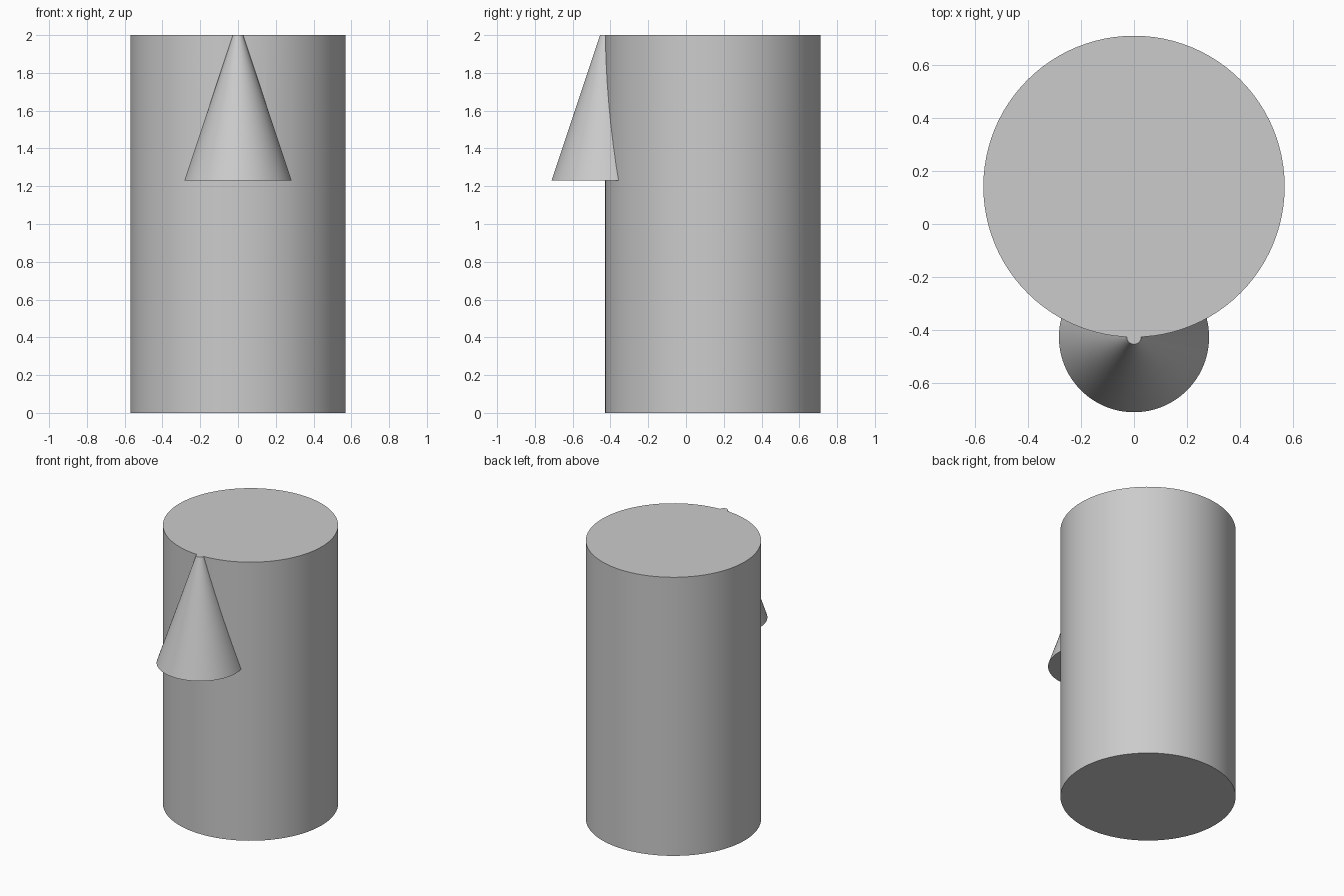
import bpy

cube = bpy.data.objects.get("Cube")
if cube:
    bpy.data.objects.remove(cube, do_unlink=True)

HEIGHT = 2.0
BODY_RADIUS = 0.57
BODY_Y = 0.142
SPOUT_BASE_Z = 1.23
SPOUT_RADIUS = 0.284
SPOUT_TIP_RADIUS = 0.027

# Plain grey material
grey = bpy.data.materials.new("light_grey")
grey.use_nodes = True
color = (0.6, 0.6, 0.6, 1.0)
grey.diffuse_color = color
bsdf = next(n for n in grey.node_tree.nodes if n.type == "BSDF_PRINCIPLED")
bsdf.inputs["Base Color"].default_value = color


def add_cone(name, r_bottom, r_top, z_bottom, z_top, y):
    """Upright cone or cylinder between two heights."""
    bpy.ops.mesh.primitive_cone_add(
        vertices=96, radius1=r_bottom, radius2=r_top, depth=z_top - z_bottom,
        location=(0, y, (z_bottom + z_top) / 2))
    obj = bpy.context.object
    obj.name = name
    obj.data.materials.append(grey)
    return obj


# Spout: truncated cone centred on the front wall of the body
spout = add_cone("spout", SPOUT_RADIUS, SPOUT_TIP_RADIUS,
                 SPOUT_BASE_Z, HEIGHT, BODY_Y - BODY_RADIUS)

# Body: solid cylinder, fused with the spout
body = add_cone("body", BODY_RADIUS, BODY_RADIUS, 0, HEIGHT, BODY_Y)
fuse = body.modifiers.new("fuse_spout", "BOOLEAN")
fuse.operation = "UNION"
fuse.solver = "EXACT"
fuse.object = spout
bpy.ops.object.modifier_apply(modifier=fuse.name)
bpy.data.objects.remove(spout, do_unlink=True)

# Smooth walls with crisp rims
bpy.ops.object.shade_smooth_by_angle(angle=0.5)
